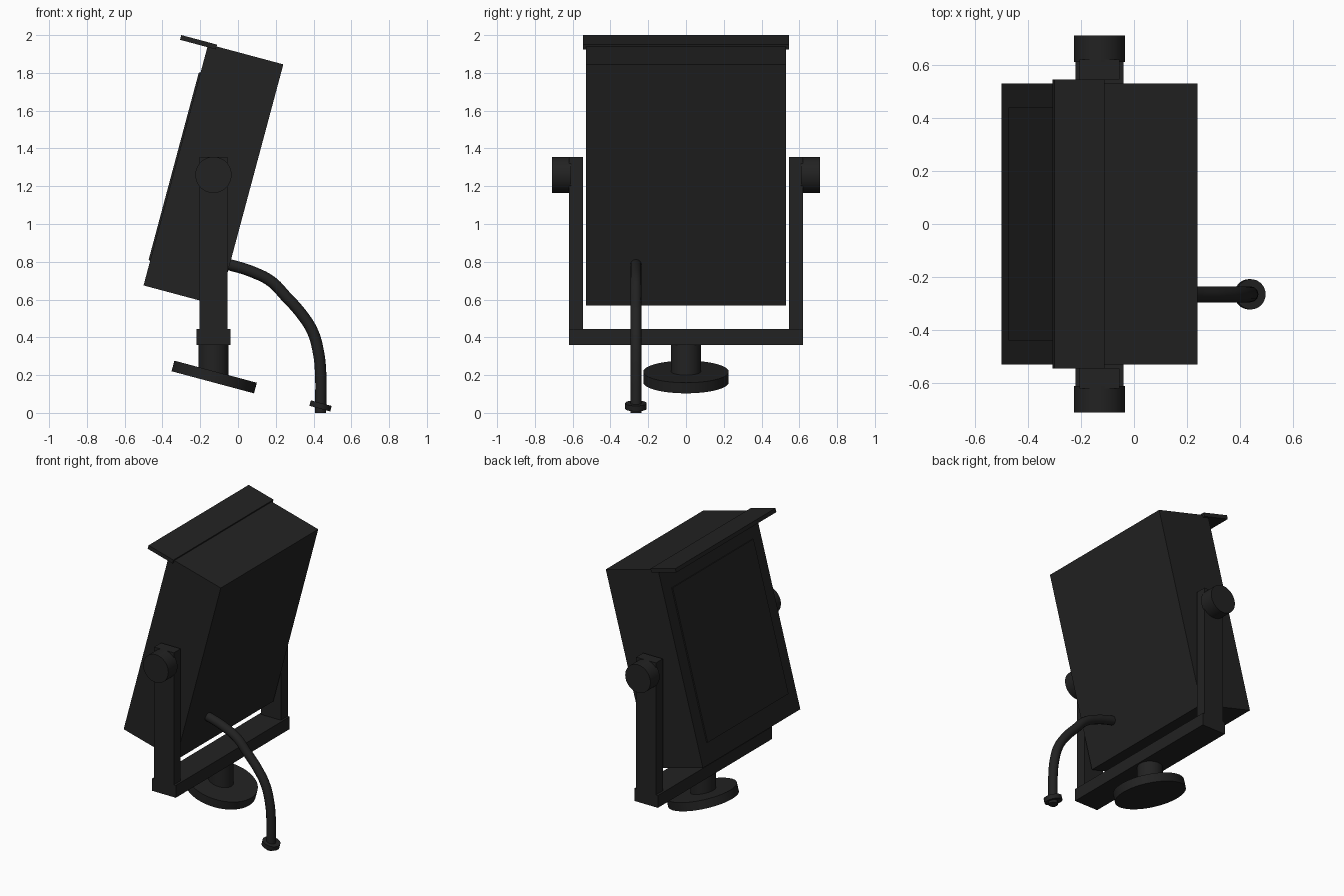
import bpy, math
from mathutils import Matrix, Vector

if "Cube" in bpy.data.objects:
    bpy.data.objects.remove(bpy.data.objects["Cube"])

TILT = math.radians(15)
PIVOT = Vector((-0.13, 0, 1.26))
TILTED = Matrix.Translation(PIVOT) @ Matrix.Rotation(TILT, 4, 'Y')


def material(name, v):
    m = bpy.data.materials.new(name)
    m.diffuse_color = (v, v, v, 1)
    m.use_nodes = True
    m.node_tree.nodes["Principled BSDF"].inputs["Base Color"].default_value = m.diffuse_color
    return m


BLACK = material("matte_black", 0.016)


def finish(ob, name, matrix=None):
    ob.name = name
    ob.data.materials.append(BLACK)
    if matrix is not None:
        ob.matrix_world = matrix @ ob.matrix_basis
    return ob


def box(name, lo, hi, matrix=None):
    lo, hi = Vector(lo), Vector(hi)
    bpy.ops.mesh.primitive_cube_add(size=1, location=(lo + hi) / 2)
    ob = bpy.context.object
    ob.scale = hi - lo
    bpy.ops.object.transform_apply(location=False, rotation=False, scale=True)
    return finish(ob, name, matrix)


def cylinder(name, center, radius, depth, rotation=(0, 0, 0), sides=48):
    bpy.ops.mesh.primitive_cylinder_add(vertices=sides, radius=radius, depth=depth,
                                        location=center, rotation=rotation)
    bpy.ops.object.shade_smooth_by_angle(angle=math.radians(35))
    return finish(bpy.context.object, name)


# Tilted housing, raised front panel and visor (local to the pivot)
box("housing", (-0.206, -0.53, -0.661), (0.206, 0.53, 0.661), TILTED)
box("front_panel", (-0.215, -0.44, -0.525), (-0.19, 0.44, 0.505), TILTED)
box("visor", (-0.356, -0.545, 0.645), (-0.16, 0.545, 0.671), TILTED)

# Fork: crossbar, two arms, clamp knobs
box("fork_crossbar", (-0.22, -0.62, 0.36), (-0.04, 0.62, 0.445))
for side, s in (("left", 1), ("right", -1)):
    ys = sorted((s * 0.545, s * 0.62))
    box(f"fork_arm_{side}", (-0.205, ys[0], 0.40), (-0.055, ys[1], 1.354))
    cylinder(f"clamp_knob_{side}", (PIVOT.x, s * 0.66, PIVOT.z), 0.096, 0.10,
             (math.pi / 2, 0, 0))

# Stem and tilted base disc
cylinder("stem", (-0.13, 0, 0.28), 0.08, 0.18)
cylinder("base_disc", (-0.126, 0, 0.19), 0.226, 0.058, (0, TILT, 0), 64)

# Cable sweeping from the back of the housing down to its plug
path = [(-0.10, 0.795), (-0.03, 0.78), (0.08, 0.745), (0.177, 0.695), (0.25, 0.62),
        (0.335, 0.525), (0.395, 0.43), (0.425, 0.325), (0.437, 0.22), (0.437, 0.0)]
curve = bpy.data.curves.new("cable", 'CURVE')
curve.dimensions = '3D'
curve.bevel_depth = 0.03
curve.bevel_resolution = 4
curve.resolution_u = 6
curve.use_fill_caps = True
spline = curve.splines.new('BEZIER')
spline.bezier_points.add(len(path) - 1)
for p, (x, z) in zip(spline.bezier_points, path):
    p.co = (x, -0.265, z)
    p.handle_left_type = p.handle_right_type = 'AUTO'
cable = bpy.data.objects.new("cable", curve)
bpy.context.collection.objects.link(cable)
bpy.ops.object.select_all(action='DESELECT')
cable.select_set(True)
bpy.context.view_layer.objects.active = cable
bpy.ops.object.convert(target='MESH')
bpy.ops.object.shade_smooth_by_angle(angle=math.radians(35))
finish(bpy.context.object, "cable")
cylinder("cable_plug", (0.437, -0.265, 0.037), 0.057, 0.03, (0, TILT, 0), 32)
